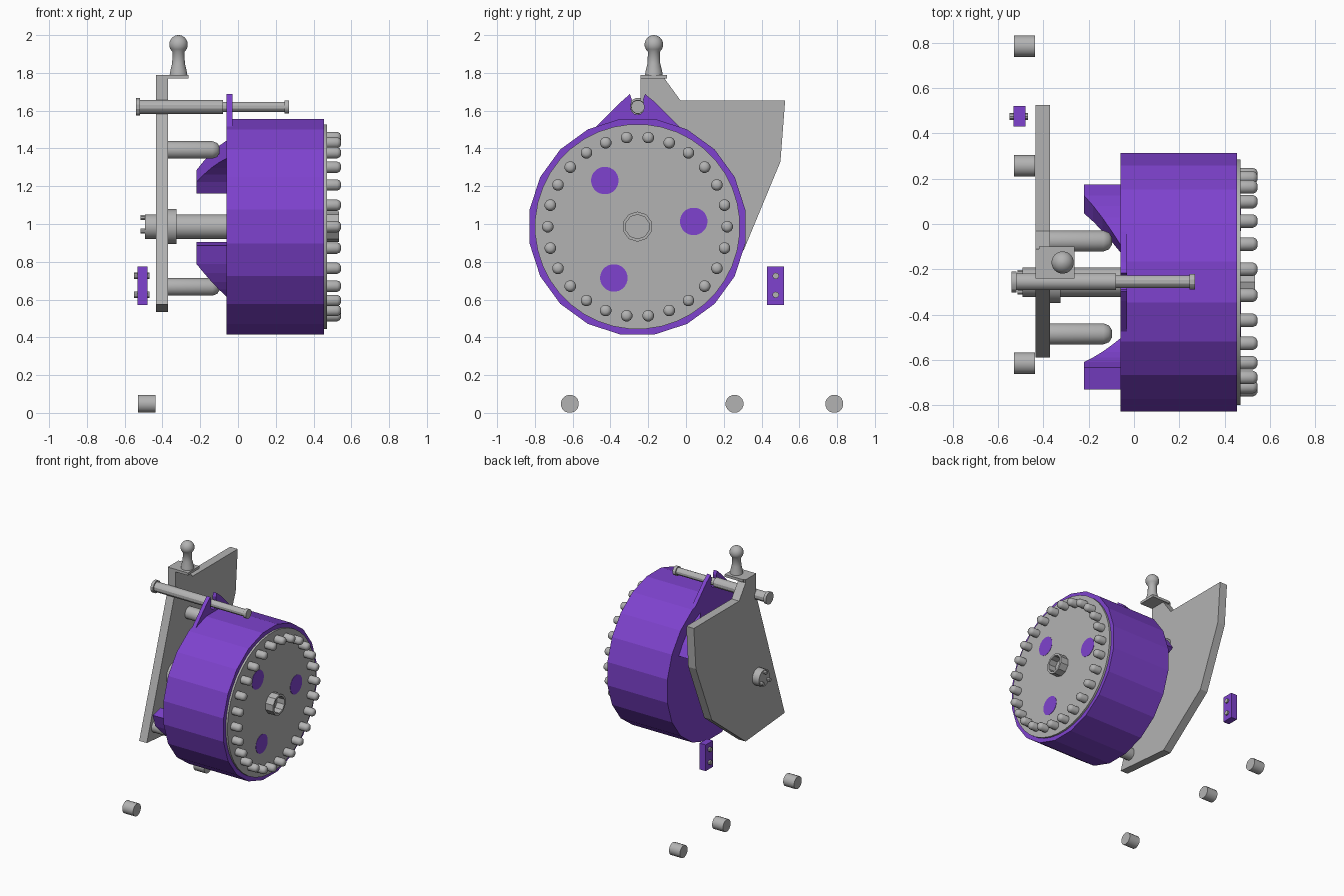
import bpy, bmesh, math
from mathutils import Vector

cube = bpy.data.objects.get("Cube")
if cube:
    bpy.data.objects.remove(cube)


def material(name, rgb):
    m = bpy.data.materials.new(name)
    m.use_nodes = True
    m.diffuse_color = (*rgb, 1)
    m.node_tree.nodes["Principled BSDF"].inputs["Base Color"].default_value = (*rgb, 1)
    return m


GRAY = material("metal gray", (0.45, 0.45, 0.45))
PURPLE = material("purple plastic", (0.21, 0.055, 0.62))
CY, CZ = -0.257, 0.986      # drum axis


def finish(name, bm, mat, smooth=None):
    bmesh.ops.recalc_face_normals(bm, faces=bm.faces)
    mesh = bpy.data.meshes.new(name)
    bm.to_mesh(mesh)
    bm.free()
    mesh.materials.append(mat)
    obj = bpy.data.objects.new(name, mesh)
    bpy.context.collection.objects.link(obj)
    if smooth:
        bpy.ops.object.select_all(action="DESELECT")
        obj.select_set(True)
        bpy.context.view_layer.objects.active = obj
        bpy.ops.object.shade_smooth_by_angle(angle=math.radians(smooth))
    return obj


def lathe(name, profile, centre, mat, sides=16, axis="X", smooth=30):
    """Revolve (along, radius) points around an axis through centre."""
    bm = bmesh.new()
    rings = []
    for along, r in profile:
        ring = []
        for i in range(sides):
            a = 2 * math.pi * (i + 0.5) / sides
            u, v = r * math.cos(a), r * math.sin(a)
            p = (along, centre[0] + u, centre[1] + v) if axis == "X" else (centre[0] + u, centre[1] + v, along)
            ring.append(bm.verts.new(p))
        rings.append(ring)
    for lo, hi in zip(rings, rings[1:]):
        for i in range(sides):
            j = (i + 1) % sides
            bm.faces.new((lo[i], lo[j], hi[j], hi[i]))
    bm.faces.new(rings[0])
    bm.faces.new(rings[-1])
    return finish(name, bm, mat, smooth)


def prism(name, outline, x0, x1, mat):
    """Extrude a (y, z) outline along x."""
    bm = bmesh.new()
    face = bm.faces.new([bm.verts.new((x0, y, z)) for y, z in outline])
    side = bmesh.ops.extrude_face_region(bm, geom=[face])["geom"]
    bmesh.ops.translate(bm, vec=(x1 - x0, 0, 0), verts=[g for g in side if isinstance(g, bmesh.types.BMVert)])
    return finish(name, bm, mat)


def rod(name, x0, x1, r, centre, mat=GRAY, sides=16):
    return lathe(name, [(x0, r), (x1, r)], centre, mat, sides)


def polar(radius, degrees):
    a = math.radians(degrees)
    return CY + radius * math.cos(a), CZ + radius * math.sin(a)


# Drum and its face plate
lathe("drum", [(-0.06, 0.578), (0.455, 0.578)], (CY, CZ), PURPLE, 20, smooth=None)
rod("face_plate", 0.45, 0.47, 0.543, (CY, CZ), GRAY, 40)
for i in range(3):
    rod(f"face_spot_{i + 1}", 0.466, 0.472, 0.073, polar(0.299, 5.3 + 120 * i), PURPLE, 24)

# Ring of rounded pegs
for i in range(26):
    lathe(f"peg_{i + 1}", [(0.46, 0.031), (0.525, 0.031), (0.539, 0.024), (0.545, 0.012)],
          polar(0.475, 360 * i / 26), GRAY, 12, smooth=50)

# Open hub tube in the middle of the face
lathe("hub_tube", [(0.465, 0.08), (0.535, 0.08), (0.535, 0.064), (0.473, 0.064)], (CY, CZ), GRAY, 10)

# Forked lug on top of the drum
slot = [(CY + 0.036 * math.cos(a), 1.615 + 0.036 * math.sin(a))
        for a in [math.radians(180 + 30 * k) for k in range(7)]]
prism("fork_lug", [(-0.5, 1.49), (-0.34, 1.65), (-0.297, 1.688), (CY - 0.03, 1.66)] + slot +
      [(CY + 0.03, 1.66), (-0.217, 1.688), (-0.17, 1.65), (-0.01, 1.49)], -0.06, -0.03, PURPLE)


# Curved locking ramps behind the drum
def ramp(name, start, flat_end, end, inner=0.385, outer=0.485):
    bm = bmesh.new()
    steps = [(start, -0.22), (flat_end, -0.22)]
    steps += [(flat_end + (end - flat_end) * k / 4, -0.22 + 0.16 * k / 4) for k in range(1, 5)]
    rings = []
    for deg, x in steps:
        corners = [(x, inner), (x, outer), (-0.05, outer), (-0.05, inner)]
        rings.append([bm.verts.new((cx, *polar(r, deg))) for cx, r in corners])
    for a, b in zip(rings, rings[1:]):
        for i in range(4):
            j = (i + 1) % 4
            bm.faces.new((a[i], a[j], b[j], b[i]))
    bm.faces.new(rings[0])
    bm.faces.new(rings[-1])
    finish(name, bm, PURPLE)


ramp("upper_ramp", 27, 38, 70)
ramp("lower_ramp", 192, 204, 230)

# Back plate with a bent shelf on top
prism("back_plate", [(-0.24, 1.79), (-0.11, 1.79), (-0.11, 1.765), (-0.03, 1.655), (0.525, 1.655),
                     (0.5, 1.33), (0.305, 0.86), (-0.11, 0.535), (-0.59, 0.575), (-0.24, 1.62)],
      -0.435, -0.37, GRAY)
prism("shelf", [(-0.24, 1.77), (-0.1, 1.77), (-0.1, 1.79), (-0.24, 1.79)], -0.42, -0.262, GRAY)

# Ball knob on the shelf
ball = [(1.95 + 0.05 * math.sin(a), 0.05 * math.cos(a))
        for a in [math.radians(-50 + 20 * k) for k in range(7)]]
lathe("ball_knob", [(1.785, 0.048), (1.81, 0.044), (1.85, 0.034)] + ball + [(2.0, 0.004)],
      (-0.315, -0.17), GRAY, 20, axis="Z", smooth=50)

# Stand-off posts with rounded tips
for label, centre in (("upper", (-0.075, 1.392)), ("lower", (-0.485, 0.667))):
    lathe(f"{label}_post", [(-0.38, 0.048), (-0.135, 0.048), (-0.11, 0.038), (-0.098, 0.018)],
          centre, GRAY, 12, smooth=50)

# Axle, collar and end pins
rod("axle", -0.492, -0.05, 0.066, (CY, CZ))
rod("axle_collar", -0.375, -0.325, 0.094, (CY, CZ))
for i in range(3):
    rod(f"axle_pin_{i + 1}", -0.515, -0.485, 0.014, polar(0.048, 90 + 120 * i), GRAY, 8)

# Stepped locking pin through the fork
lathe("locking_pin", [(-0.54, 0.048), (-0.518, 0.048), (-0.518, 0.038), (-0.08, 0.038), (-0.08, 0.028),
                      (0.245, 0.028), (0.245, 0.036), (0.27, 0.036)], (-0.255, 1.62), GRAY, 12)

# Loose block with two screws
prism("loose_block", [(0.43, 0.572), (0.52, 0.572), (0.52, 0.775), (0.43, 0.775)], -0.533, -0.48, PURPLE)
for i, z in enumerate((0.625, 0.725)):
    rod(f"block_screw_{i + 1}", -0.55, -0.468, 0.017, (0.475, z), GRAY, 10)

# Loose dowels on the ground
for i, y in enumerate((-0.615, 0.257, 0.785)):
    rod(f"dowel_{i + 1}", -0.53, -0.437, 0.048, (y, 0.048))
